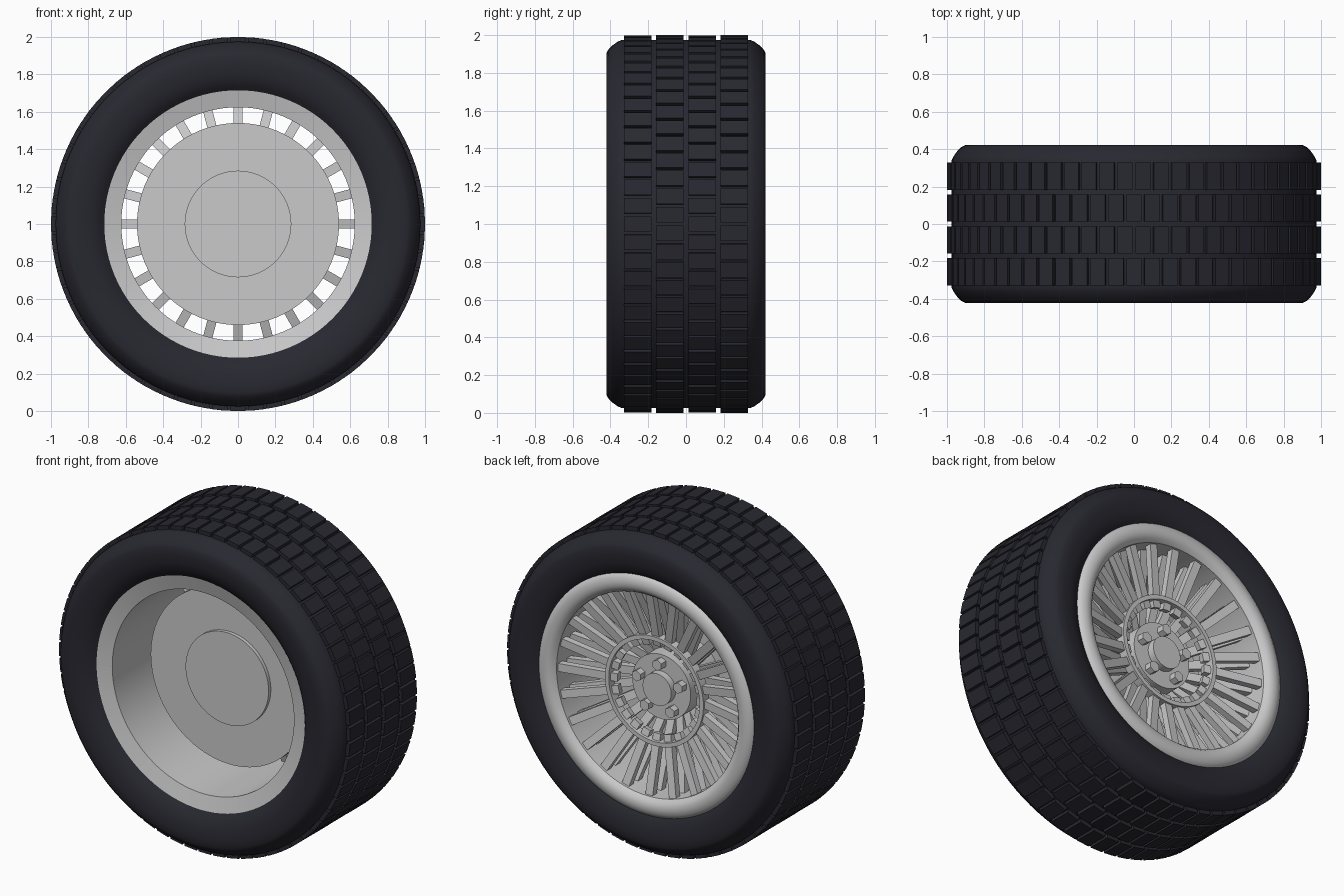
import bpy, bmesh, math
from mathutils import Matrix, Vector

cube = bpy.data.objects.get("Cube")
if cube:
    bpy.data.objects.remove(cube, do_unlink=True)

SEGMENTS = 96
SPOKES = 24
TREADS = 64


def material(name, rgb):
    mat = bpy.data.materials.new(name)
    mat.use_nodes = True
    color = (*rgb, 1)
    mat.diffuse_color = color
    mat.node_tree.nodes["Principled BSDF"].inputs["Base Color"].default_value = color
    return mat


rubber = material("dark rubber", (0.021, 0.021, 0.03))
metal = material("grey metal", (0.59, 0.59, 0.6))


def finish(name, bm, mat, angle=35):
    """Turn a bmesh into an object centred on the axle."""
    bmesh.ops.recalc_face_normals(bm, faces=bm.faces)
    mesh = bpy.data.meshes.new(name)
    bm.to_mesh(mesh)
    bm.free()
    mesh.materials.append(mat)
    mesh.shade_smooth()
    mesh.set_sharp_from_angle(angle=math.radians(angle))
    obj = bpy.data.objects.new(name, mesh)
    obj.location.z = 1
    bpy.context.collection.objects.link(obj)
    return obj


def lathe(name, profile, mat):
    """Spin a closed (radius, y) profile about the axle."""
    bm = bmesh.new()
    rings = []
    for i in range(SEGMENTS):
        turn = Matrix.Rotation(math.tau * i / SEGMENTS, 3, 'Y')
        rings.append([bm.verts.new(turn @ Vector((r, y, 0))) for r, y in profile])
    n = len(profile)
    for i, ring in enumerate(rings):
        after = rings[(i + 1) % SEGMENTS]
        for j in range(n):
            k = (j + 1) % n
            bm.faces.new((ring[j], ring[k], after[k], after[j]))
    return finish(name, bm, mat)


def add_disc(bm, radius, y0, y1, sides=SEGMENTS, at=(0, 0)):
    """Cylinder along y between y0 and y1, at an (x, z) offset."""
    place = Matrix.Translation((at[0], (y0 + y1) / 2, at[1])) @ Matrix.Rotation(math.pi / 2, 4, 'X')
    bmesh.ops.create_cone(bm, cap_ends=True, segments=sides, radius1=radius,
                          radius2=radius, depth=y1 - y0, matrix=place)


def disc(name, radius, y0, y1):
    bm = bmesh.new()
    add_disc(bm, radius, y0, y1)
    return finish(name, bm, metal)


def spokes(name, start, end, width, depth):
    """Ring of straight bars between two (radius, y) points."""
    bm = bmesh.new()
    a, b = Vector((start[0], start[1], 0)), Vector((end[0], end[1], 0))
    tilt = math.atan2(b.y - a.y, b.x - a.x)
    bar = (Matrix.Translation((a + b) / 2) @ Matrix.Rotation(tilt, 4, 'Z')
           @ Matrix.Diagonal(((b - a).length, depth, width, 1)))
    for i in range(SPOKES):
        bmesh.ops.create_cube(bm, size=1, matrix=Matrix.Rotation(math.tau * i / SPOKES, 4, 'Y') @ bar)
    return finish(name, bm, metal)


# Tyre carcass: half profile mirrored across the middle
half = [(0.66, 0.33), (0.712, 0.362), (0.735, 0.385), (0.77, 0.405), (0.81, 0.417), (0.86, 0.422),
        (0.905, 0.421), (0.922, 0.412), (0.945, 0.39), (0.965, 0.362), (0.975, 0.34)]
lathe("tyre", half + [(r, -y) for r, y in reversed(half)], rubber)

# Tread blocks in four staggered rows
bm = bmesh.new()
for row in range(4):
    y = (row - 1.5) * 0.17
    block = Matrix.Translation((0.975, y, 0)) @ Matrix.Diagonal((0.048, 0.145, 0.082, 1))
    for i in range(TREADS):
        turn = Matrix.Rotation(math.tau * (i + 0.5 * (row % 2)) / TREADS, 4, 'Y')
        bmesh.ops.create_cube(bm, size=1, matrix=turn @ block)
finish("tread_blocks", bm, rubber)

# Rim barrel: shallow lip at the front, rounded lip with a crisp inner edge at the back
lathe("rim", [(0.715, -0.366), (0.624, -0.342), (0.624, 0.378), (0.642, 0.4), (0.665, 0.41),
              (0.69, 0.412), (0.715, 0.405), (0.735, 0.392), (0.744, 0.372), (0.71, 0.34),
              (0.65, 0.30), (0.65, -0.31), (0.70, -0.34)], metal)

# Two layers of spokes
spokes("outer_spokes", (0.275, 0.265), (0.635, 0.345), 0.05, 0.04)
spokes("inner_spokes", (0.18, 0.11), (0.635, 0.26), 0.05, 0.04)

# Ring that the outer spokes meet
lathe("hub_ring", [(0.312, 0.255), (0.312, 0.312), (0.338, 0.312), (0.338, 0.255)], metal)

# Brake disc and raised inner boss
disc("brake_disc", 0.54, -0.085, -0.04)
disc("inner_boss", 0.285, -0.107, -0.08)

# Hub with centre cap
disc("hub", 0.20, -0.05, 0.24)
disc("centre_cap", 0.098, 0.235, 0.285)

# Five wheel nuts
bm = bmesh.new()
for i in range(5):
    a = math.pi / 2 + math.tau * i / 5
    add_disc(bm, 0.034, 0.235, 0.285, 6, (0.15 * math.cos(a), 0.15 * math.sin(a)))
finish("wheel_nuts", bm, metal)
